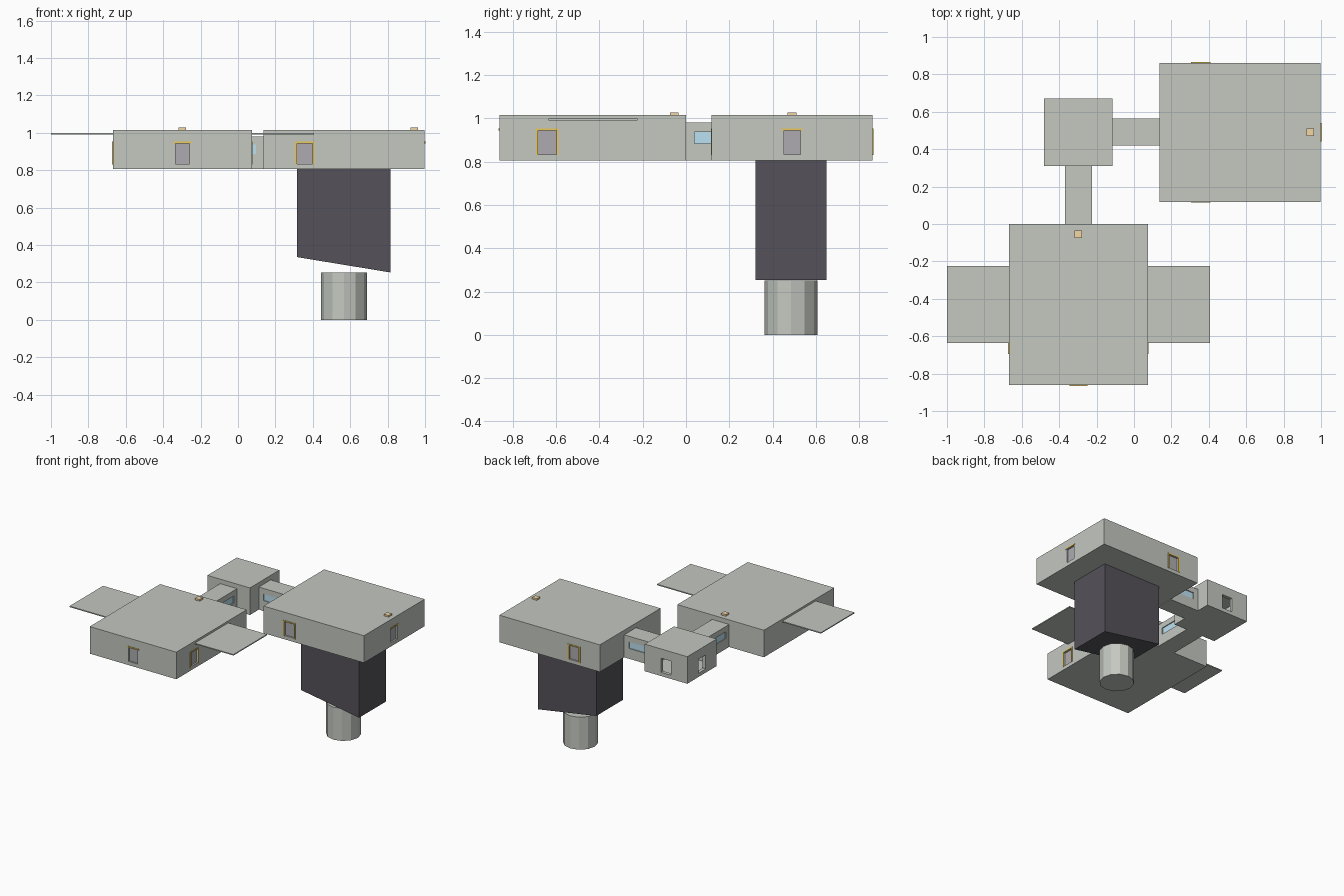
import bpy, bmesh
from math import pi
from mathutils import Matrix, Vector

if "Cube" in bpy.data.objects:
    bpy.data.objects.remove(bpy.data.objects["Cube"])


def material(name, rgb):
    m = bpy.data.materials.new(name)
    m.diffuse_color = (*rgb, 1)
    m.use_nodes = True
    m.node_tree.nodes["Principled BSDF"].inputs["Base Color"].default_value = m.diffuse_color
    return m


HULL = material("hull_grey", (0.55, 0.58, 0.53))
DARK = material("dark_grey", (0.09, 0.085, 0.10))
YELLOW = material("yellow_trim", (0.85, 0.58, 0.10))
TAN = material("lamp_tan", (0.90, 0.68, 0.38))
GLASS = material("window_blue", (0.50, 0.75, 0.88))
DOOR = material("door_grey", (0.42, 0.41, 0.44))
FLOOR, ROOF = 0.805, 1.015


def finish(bm, name, mat):
    bmesh.ops.recalc_face_normals(bm, faces=bm.faces)
    me = bpy.data.meshes.new(name)
    bm.to_mesh(me)
    bm.free()
    ob = bpy.data.objects.new(name, me)
    bpy.context.collection.objects.link(ob)
    me.materials.append(mat)
    return ob


def boxes(name, bounds, mat, M=Matrix()):
    """One object from boxes given as (x0, x1, y0, y1, z0, z1)."""
    bm = bmesh.new()
    for x0, x1, y0, y1, z0, z1 in bounds:
        T = Matrix.Translation(((x0 + x1) / 2, (y0 + y1) / 2, (z0 + z1) / 2))
        S = Matrix.Diagonal((x1 - x0, y1 - y0, z1 - z0, 1))
        bmesh.ops.create_cube(bm, size=1, matrix=M @ T @ S)
    return finish(bm, name, mat)


def cut(ob, cutter):
    cutter.hide_render = True
    cutter.hide_set(True)
    mod = ob.modifiers.new("cut", 'BOOLEAN')
    mod.operation, mod.object, mod.solver = 'DIFFERENCE', cutter, 'EXACT'


def facing(x, y, angle):
    """Wall frame: local +y points out of the wall."""
    return Matrix.Translation((x, y, 0)) @ Matrix.Rotation(angle, 4, 'Z')


def doorway(body, name, M, half, jambs=True, depth=0.02, panel=True):
    z0, z1 = 0.834, 0.943
    cut(body, boxes(name + "_cutter", [(-half, half, -depth, 0.02, z0, z1)], HULL, M))
    if panel:
        boxes(name + "_panel", [(-half, half, -depth, -depth + 0.008, z0, z1)], DOOR, M)
        w = half + 0.011
        trim = [(-w, w, -0.012, 0.004, z1, z1 + 0.009)]
        if jambs:
            trim += [(s * half - (s < 0) * 0.011, s * half + (s > 0) * 0.011, -0.012, 0.004, z0 - 0.004, z1)
                     for s in (-1, 1)]
        boxes(name + "_frame", trim, YELLOW, M)


def module(name, M):
    # Habitat block with two side doors, two end doors and a roof lamp
    hx, hy = 0.3715, 0.431
    body = boxes(name + "_hull", [(-hx, hx, -hy, hy, FLOOR, ROOF)], HULL, M)
    doorway(body, name + "_left_door", M @ facing(-hx, -0.21, pi / 2), 0.042)
    doorway(body, name + "_right_door", M @ facing(hx, -0.21, -pi / 2), 0.042)
    doorway(body, name + "_front_door", M @ facing(0, -hy, pi), 0.038, jambs=False)
    doorway(body, name + "_back_door", M @ facing(0, hy, 0), 0.038, jambs=False)
    boxes(name + "_roof_lamp", [(-0.02, 0.02, 0.356, 0.396, ROOF, ROOF + 0.013)], TAN, M)


def corridor(name, M, length):
    # Link tunnel along local y with a recessed window each side
    hw, hl = 0.0725, length / 2
    body = boxes(name, [(-hw, hw, -hl, hl, FLOOR, 0.98)], HULL, M)
    wy = hl - 0.04
    cut(body, boxes(name + "_cutter", [(s * hw - 0.012, s * hw + 0.012, -wy, wy, 0.885, 0.937)
                                       for s in (-1, 1)], HULL, M))
    boxes(name + "_windows", [(s * (hw - 0.010) - 0.003, s * (hw - 0.010) + 0.003, -wy, wy, 0.885, 0.937)
                              for s in (-1, 1)], GLASS, M)


# Two identical modules, the second turned a quarter
module("front_module", Matrix.Translation((-0.297, -0.431, 0)))
module("rear_module", facing(0.567, 0.49, -pi / 2))

# Corner junction, hollow, with open doorways on its outer walls
junction = boxes("junction", [(-0.48, -0.115, 0.31, 0.67, FLOOR, ROOF)], HULL)
cut(junction, boxes("junction_room_cutter", [(-0.455, -0.14, 0.335, 0.645, 0.825, 0.99)], HULL))
doorway(junction, "junction_back_door", facing(-0.2975, 0.67, 0), 0.045, depth=0.04, panel=False)
doorway(junction, "junction_left_door", facing(-0.48, 0.49, pi / 2), 0.045, depth=0.04, panel=False)

# Corridors joining the junction to each module
corridor("front_corridor", facing(-0.2975, 0.155, 0), 0.31)
corridor("side_corridor", facing(0.01, 0.492, pi / 2), 0.25)

# Thin side wings on the front module
for side, x0, x1 in (("left", -1.0, -0.668), ("right", 0.074, 0.406)):
    boxes(side + "_wing", [(x0, x1, -0.636, -0.225, 0.991, 0.999)], HULL)

# Dark support block with a sloping underside
bm = bmesh.new()
profile = [(0.315, FLOOR), (0.815, FLOOR), (0.815, 0.253), (0.315, 0.335)]
face = bm.faces.new([bm.verts.new((x, 0.32, z)) for x, z in profile])
ext = bmesh.ops.extrude_face_region(bm, geom=[face])
bmesh.ops.translate(bm, vec=Vector((0, 0.33, 0)),
                    verts=[v for v in ext["geom"] if isinstance(v, bmesh.types.BMVert)])
finish(bm, "support_block", DARK)

# Twelve-sided foot
bm = bmesh.new()
bmesh.ops.create_cone(bm, cap_ends=True, segments=12, radius1=0.123, radius2=0.123, depth=0.252,
                      matrix=Matrix.Translation((0.566, 0.485, 0.126)))
finish(bm, "foot", HULL)
